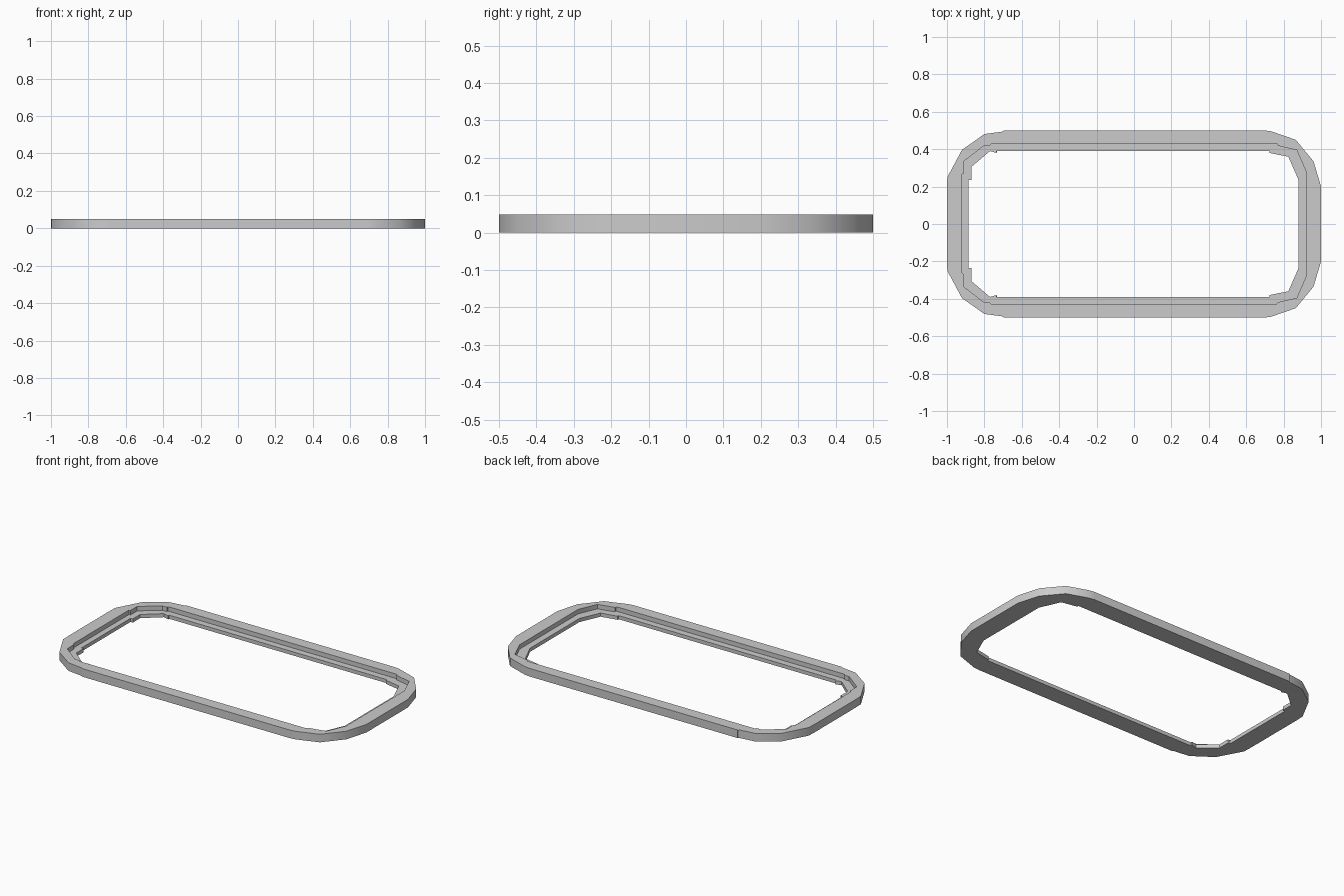
import bpy, bmesh, math

cube = bpy.data.objects.get("Cube")
if cube:
    bpy.data.objects.remove(cube, do_unlink=True)

HEIGHT, LEDGE = 0.049, 0.022

# Half outlines, running from the -x end over the back to the +x end
OUTER = [(-1, .19), (-.998, .25), (-.92, .396), (-.8, .481), (-.695, .495), (-.695, .5),
         (.7, .5), (.735, .495), (.865, .45), (.96, .335), (1, .2)]
RIM = [(-.92, .27), (-.91, .27), (-.91, .335), (-.8, .42), (-.77, .42), (-.77, .43),
       (.77, .43), (.77, .418), (.87, .395), (.92, .28), (.92, .2)]
INNER = [(-.885, .235), (-.87, .235), (-.87, .305), (-.77, .39), (-.735, .38), (-.735, .39),
         (.725, .39), (.725, .38), (.825, .36), (.88, .235), (.88, .19)]


def material(name, value):
    mat = bpy.data.materials.new(name)
    mat.use_nodes = True
    color = (value, value, value, 1)
    mat.diffuse_color = color
    mat.node_tree.nodes["Principled BSDF"].inputs["Base Color"].default_value = color
    return mat


def add_loop(bm, half, z):
    """Close a half outline by mirroring it front to back."""
    full = half + [(x, -y) for x, y in reversed(half)]
    return [bm.verts.new((x, y, z)) for x, y in full]


# Stepped frame: outer wall, rim top, rim wall, ledge, inner wall and underside
bm = bmesh.new()
loops = [add_loop(bm, half, z) for half, z in (
    (OUTER, 0), (OUTER, HEIGHT), (RIM, HEIGHT), (RIM, LEDGE), (INNER, LEDGE), (INNER, 0))]
for a, b in zip(loops, loops[1:] + loops[:1]):
    for i in range(len(a)):
        j = (i + 1) % len(a)
        bm.faces.new((a[i], a[j], b[j], b[i]))
bmesh.ops.recalc_face_normals(bm, faces=bm.faces)

mesh = bpy.data.meshes.new("stepped_frame")
bm.to_mesh(mesh)
bm.free()
mesh.materials.append(material("mid_grey", 0.6))
frame = bpy.data.objects.new("stepped_frame", mesh)
bpy.context.collection.objects.link(frame)

# Soft rounded corners with crisp rim edges
bpy.ops.object.select_all(action='DESELECT')
frame.select_set(True)
bpy.context.view_layer.objects.active = frame
bpy.ops.object.shade_smooth_by_angle(angle=math.radians(35))
